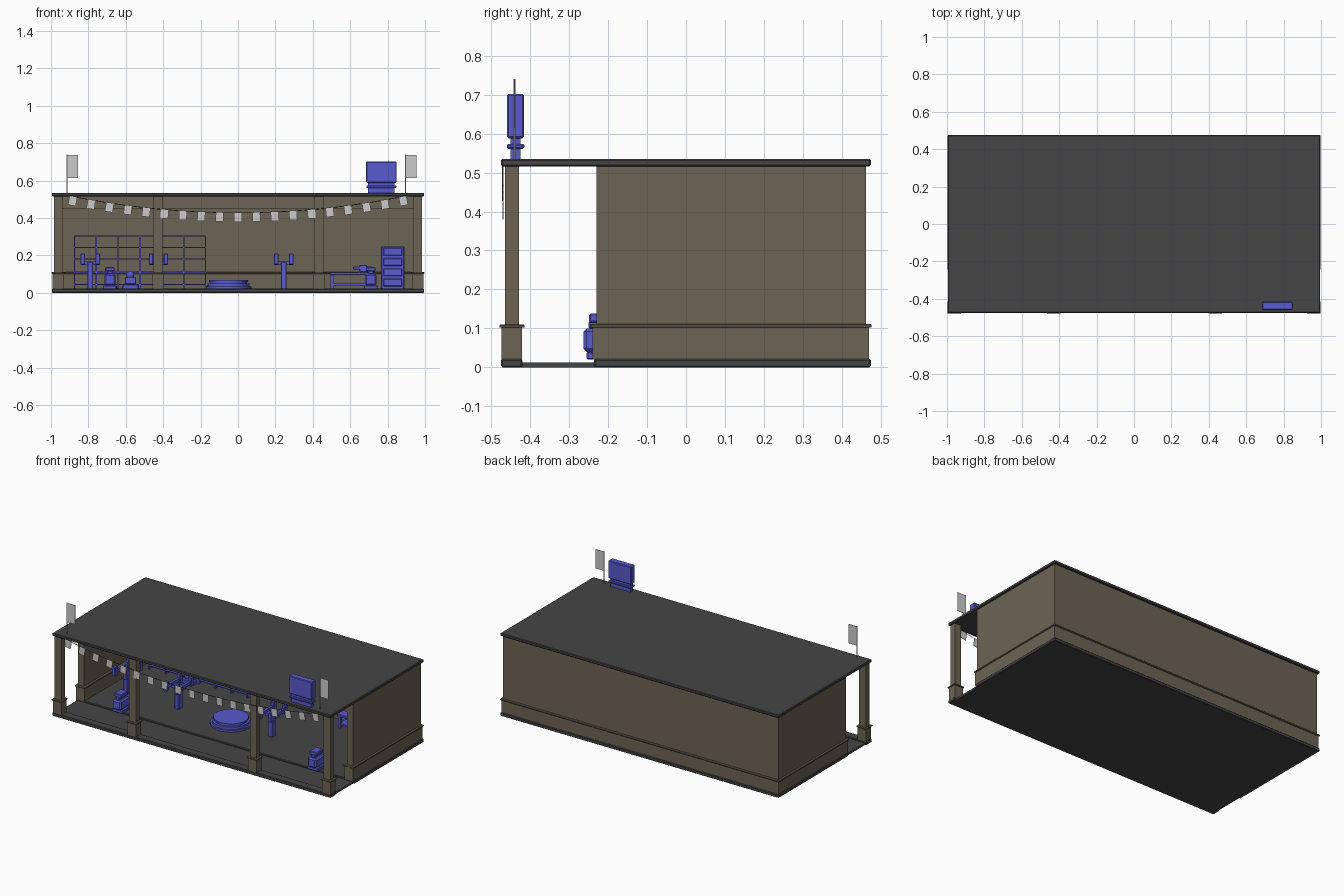
import bpy, math
from mathutils import Matrix


def material(name, col):
    m = bpy.data.materials.new(name)
    m.diffuse_color = (*col, 1)
    return m


BLUE = material("blue", (0.10, 0.10, 0.62))
BROWN = material("stone", (0.15, 0.125, 0.09))
DARK = material("dark", (0.06, 0.06, 0.06))


def box(name, x, y, z, mat=None, bevel=0, tilt=0):
    """Box from (min, max) ranges, optional bevel and tilt about y."""
    bpy.ops.mesh.primitive_cube_add(size=1)
    o = bpy.context.object
    o.name = name
    o.data.transform(Matrix.Diagonal((x[1] - x[0], y[1] - y[0], z[1] - z[0], 1)))
    o.location = (sum(x) / 2, sum(y) / 2, sum(z) / 2)
    o.rotation_euler.y = tilt
    if mat:
        o.data.materials.append(mat)
    if bevel:
        b = o.modifiers.new("bevel", 'BEVEL')
        b.width, b.segments = bevel, 1
    return o


def cyl(name, loc, r, z, mat=None, n=32):
    bpy.ops.mesh.primitive_cylinder_add(vertices=n, radius=r, depth=z[1] - z[0],
                                        location=(loc[0], loc[1], sum(z) / 2))
    o = bpy.context.object
    o.name = name
    if mat:
        o.data.materials.append(mat)
    bpy.ops.object.shade_smooth_by_angle(angle=math.radians(35))
    return o


def around(c, r):
    return (c - r, c + r)


# floor slab with a lower driveway strip, and the roof slab
box("driveway_slab", (-0.985, 0.985), (-0.47, 0.47), (0, 0.012), DARK)
box("front_curb", (-0.995, 0.995), (-0.475, -0.42), (0, 0.022), DARK, 0.004)
box("floor_slab", (-0.995, 0.995), (-0.236, 0.475), (0, 0.022), DARK, 0.004)
box("roof_slab", (-0.995, 0.995), (-0.475, 0.475), (0.516, 0.535), DARK, 0.004)

# walls, skirting and skirting cap, on both sides and the back
for s in (-1, 1):
    def sx(a, b):
        return tuple(sorted((s * a, s * b)))
    box("side_wall", sx(0.94, 0.983), (-0.23, 0.462), (0.02, 0.517), BROWN)
    box("side_skirting", sx(0.93, 0.99), (-0.24, 0.469), (0.02, 0.103), BROWN)
    box("side_skirting_cap", sx(0.925, 0.996), (-0.245, 0.476), (0.102, 0.111), BROWN, 0.002)
box("back_wall", (-0.983, 0.983), (0.42, 0.462), (0.02, 0.517), BROWN)
box("back_skirting", (-0.99, 0.99), (0.412, 0.469), (0.02, 0.103), BROWN)
box("back_skirting_cap", (-0.996, 0.996), (0.407, 0.476), (0.102, 0.111), BROWN, 0.002)
box("door_header", (-0.983, 0.983), (-0.23, -0.19), (0.45, 0.517), BROWN)

# front columns with plinth and cap
for x in (-0.961, -0.428, 0.434, 0.961):
    box("column_shaft", around(x, 0.024), (-0.465, -0.428), (0.1, 0.517), BROWN)
    box("column_plinth", around(x, 0.03), (-0.473, -0.421), (0.012, 0.103), BROWN)
    box("column_cap", around(x, 0.036), (-0.479, -0.414), (0.102, 0.11), BROWN, 0.002)


# bunting string and tags
def sag(x):
    return 0.428 + 0.098 * (x / 0.94) ** 2


cu = bpy.data.curves.new("bunting_string", 'CURVE')
cu.dimensions = '3D'
cu.bevel_depth = 0.002
cu.bevel_resolution = 0
sp = cu.splines.new('POLY')
sp.points.add(24)
for i, p in enumerate(sp.points):
    x = -0.94 + 1.88 * i / 24
    p.co = (x, -0.47, sag(x), 1)
string = bpy.data.objects.new("bunting_string", cu)
bpy.context.collection.objects.link(string)
cu.materials.append(DARK)
for i in range(-9, 10):
    x = i * 0.0982
    slope = 2 * 0.098 * x / 0.94 ** 2
    box("bunting_tag", around(x, 0.021), around(-0.47, 0.0015),
        around(sag(x) - 0.023, 0.025), None, 0, -math.atan(slope))

# roof flags
for x in (-0.915, 0.895):
    cyl("flag_pole", (x, -0.44), 0.003, (0.53, 0.74), None, 8)
    box("flag", (x, x + 0.06), around(-0.44, 0.0015), (0.615, 0.738))

# roof sign board on a stepped stand
box("sign_board", (0.685, 0.848), (-0.459, -0.416), (0.588, 0.702), BLUE, 0.004)
box("sign_neck", (0.695, 0.838), (-0.45, -0.425), (0.53, 0.59), BLUE)
box("sign_ledge", (0.686, 0.847), (-0.46, -0.415), (0.561, 0.573), BLUE, 0.003)

# round turntable
for r, z in ((0.122, (0.02, 0.034)), (0.112, (0.034, 0.05)), (0.098, (0.05, 0.058)),
             (0.104, (0.058, 0.068))):
    cyl("turntable_tier", (-0.05, 0), r, z, BLUE)

# lifts: post, cross bar and two long forks
for x in (-0.79, -0.425, 0.245):
    box("lift_post", around(x, 0.015), around(0, 0.02), (0.02, 0.165), BLUE, 0.003)
    box("lift_cross_bar", around(x, 0.04), around(0, 0.018), (0.15, 0.168), BLUE)
    for s in (-1, 1):
        f = x + s * 0.04
        box("lift_fork", around(f, 0.008), around(0, 0.085), (0.165, 0.185), BLUE)
        for y in (-0.07, 0.07):
            box("lift_pad", around(f, 0.012), around(y, 0.015), (0.15, 0.21), BLUE, 0.003)

# fuel dispensers
for x in (-0.685, 0.71):
    y = -0.215
    box("dispenser_base", around(x, 0.037), around(y, 0.04), (0.02, 0.04), BLUE, 0.003)
    box("dispenser_body", around(x, 0.026), around(y, 0.026), (0.04, 0.095), BLUE, 0.003)
    box("dispenser_head", around(x, 0.03), around(y, 0.048), (0.04, 0.1), BLUE, 0.008)
    box("dispenser_neck", around(x, 0.014), around(y, 0.035), (0.1, 0.118), BLUE, 0.003)
    box("dispenser_top", around(x, 0.026), around(y, 0.034), (0.115, 0.138), BLUE, 0.004)

# small bench machine
box("machine_base", (-0.62, -0.53), (0.3, 0.39), (0.02, 0.045), BLUE, 0.004)
box("machine_body", (-0.605, -0.545), (0.315, 0.375), (0.045, 0.085), BLUE, 0.004)
cyl("machine_spindle", (-0.575, 0.345), 0.02, (0.085, 0.115), BLUE, 16)

# back wall shelving: uprights and shelves
for i in range(7):
    x = -0.875 + i * 0.117
    box("shelf_upright", around(x, 0.006 if i == 3 else 0.003), (0.34, 0.405), (0.02, 0.305), BLUE)
for z in (0.045, 0.11, 0.18, 0.242, 0.303):
    box("shelf_board", (-0.878, -0.17), (0.34, 0.405), around(z, 0.003), BLUE)

# work desk with vise
box("desk_top", (0.49, 0.72), (0.31, 0.405), (0.095, 0.11), BLUE, 0.002)
box("desk_shelf", (0.5, 0.71), (0.32, 0.4), (0.04, 0.05), BLUE)
for x in (0.503, 0.707):
    for y in (0.322, 0.393):
        box("desk_leg", around(x, 0.008), around(y, 0.008), (0.02, 0.1), BLUE)
box("vise_body", (0.615, 0.72), (0.34, 0.38), (0.125, 0.14), BLUE, 0.003)
box("vise_base", (0.65, 0.69), (0.34, 0.38), (0.11, 0.15), BLUE, 0.003)

# drawer cabinet
box("cabinet", (0.765, 0.89), (0.31, 0.405), (0.02, 0.248), BLUE, 0.004)
for i in range(4):
    z = 0.055 + i * 0.055
    box("drawer_front", (0.777, 0.878), (0.3, 0.312), around(z, 0.021), BLUE, 0.004)
